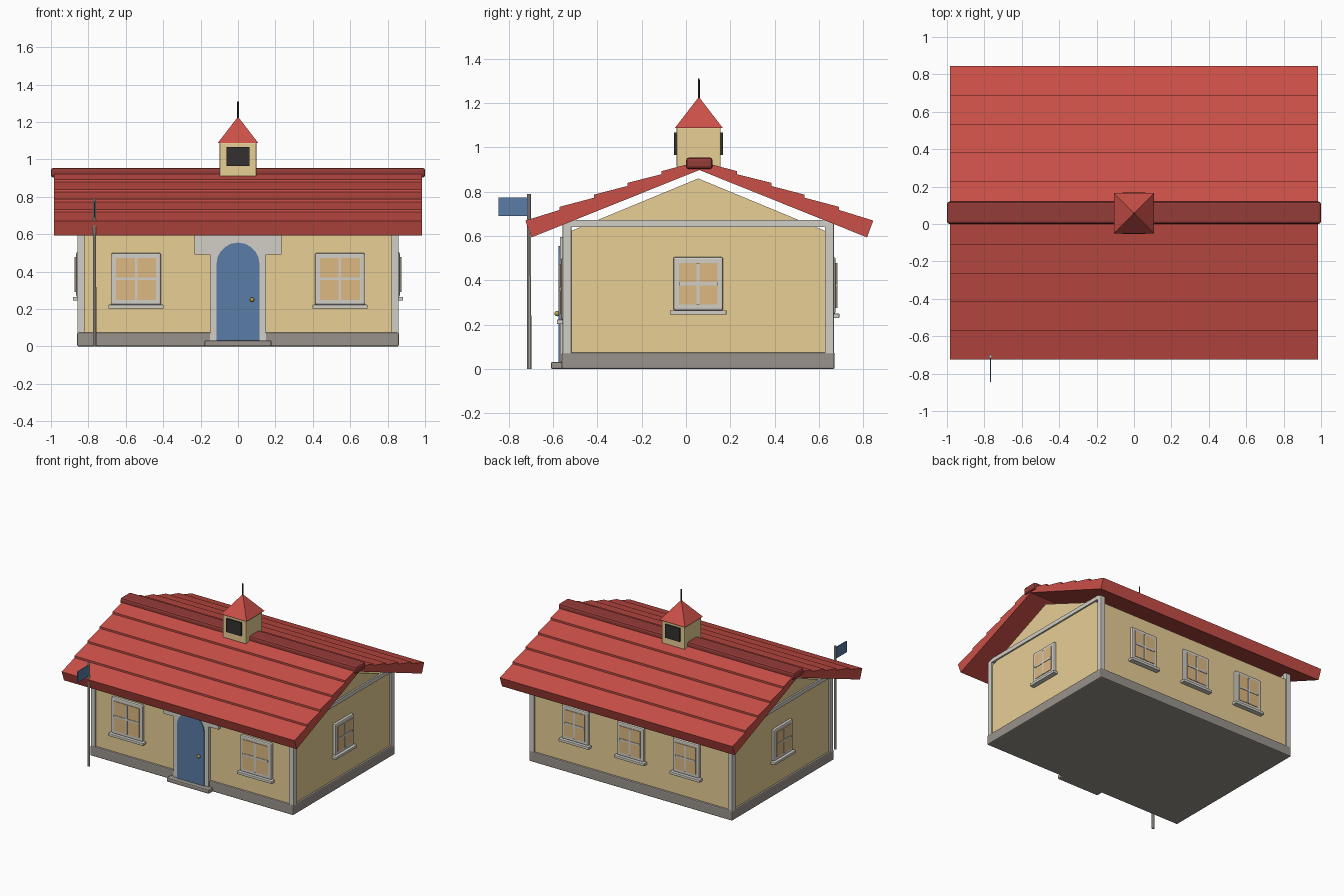
import bpy, bmesh, math
from mathutils import Matrix, Vector

if "Cube" in bpy.data.objects:
    bpy.data.objects.remove(bpy.data.objects["Cube"])

CY = 0.055  # house centre line in y


def mat(name, r, g, b):
    m = bpy.data.materials.new(name)
    m.diffuse_color = (r, g, b, 1)
    m.use_nodes = True
    m.node_tree.nodes["Principled BSDF"].inputs["Base Color"].default_value = m.diffuse_color
    return m


WALL = mat("wall", .80, .62, .30)
RED = mat("roof_red", .60, .08, .065)
DARKRED = mat("ridge_red", .30, .045, .04)
BLUE = mat("blue", .10, .20, .38)
STONE = mat("stone", .32, .29, .26)
TRIM = mat("trim", .64, .62, .56)
GLASS = mat("glass", .72, .48, .22)
DARK = mat("dark", .035, .03, .03)
GOLD = mat("gold", .5, .35, .08)


def finish(name, bm, material, bevel=0, M=None):
    if M is not None:
        bm.transform(M)
    bmesh.ops.recalc_face_normals(bm, faces=bm.faces)
    me = bpy.data.meshes.new(name)
    bm.to_mesh(me)
    bm.free()
    ob = bpy.data.objects.new(name, me)
    bpy.context.collection.objects.link(ob)
    me.materials.append(material)
    if bevel:
        b = ob.modifiers.new("bevel", 'BEVEL')
        b.width, b.segments = bevel, 2
    return ob


def box(name, x, y, z, material, bevel=0, M=None):
    bm = bmesh.new()
    size = Matrix.Diagonal((x[1] - x[0], y[1] - y[0], z[1] - z[0], 1))
    mid = Vector((sum(x) / 2, sum(y) / 2, sum(z) / 2))
    bmesh.ops.create_cube(bm, size=1, matrix=Matrix.Translation(mid) @ size)
    return finish(name, bm, material, bevel, M)


def prism(name, pts, axis, a, b, material):
    """Extrude a 2D outline along x (points are y,z) or y (points are x,z)."""
    bm = bmesh.new()
    co = [(a, p, q) if axis == 'x' else (p, a, q) for p, q in pts]
    f = bm.faces.new([bm.verts.new(c) for c in co])
    r = bmesh.ops.extrude_face_region(bm, geom=[f])
    d = Vector((b - a, 0, 0)) if axis == 'x' else Vector((0, b - a, 0))
    bmesh.ops.translate(bm, vec=d, verts=[v for v in r["geom"] if isinstance(v, bmesh.types.BMVert)])
    return finish(name, bm, material)


def cone(name, loc, r1, r2, h, seg, material, turn=0):
    bm = bmesh.new()
    M = Matrix.Translation((loc[0], loc[1], loc[2] + h / 2)) @ Matrix.Rotation(turn, 4, 'Z')
    bmesh.ops.create_cone(bm, cap_ends=True, segments=seg, radius1=r1, radius2=r2, depth=h, matrix=M)
    return finish(name, bm, material)


def window(name, M, w, z0, z1):
    """Window facing local -y with the wall face near y = 0."""
    h, zm = w / 2, (z0 + z1) / 2
    box(name + "_frame", (-h, h), (-.02, .02), (z0, z1), TRIM, .008, M)
    h -= .026
    box(name + "_glass", (-h, h), (-.024, 0), (z0 + .026, z1 - .026), GLASS, 0, M)
    box(name + "_upright_bar", (-.007, .007), (-.028, 0), (z0 + .026, z1 - .026), TRIM, 0, M)
    box(name + "_cross_bar", (-h, h), (-.028, 0), (zm - .007, zm + .007), TRIM, 0, M)
    box(name + "_sill", (-w / 2 - .015, w / 2 + .015), (-.037, .01), (z0 - .02, z0), TRIM, .003, M)


# Plinth and walls with gables
box("plinth", (-.86, .86), (CY - .616, CY + .616), (0, .075), STONE, .008)
prism("walls", [(CY - .6, .05), (CY + .6, .05), (CY + .6, .612), (CY, .86), (CY - .6, .612)],
      'x', -.845, .845, WALL)

# Corner posts and gable bands
for sx in (-1, 1):
    for sy in (-1, 1):
        xs = sorted((sx * .82, sx * .858))
        ys = sorted((CY + sy * .572, CY + sy * .612))
        box("corner_post", xs, ys, (.07, .665), TRIM, .003)
    box("gable_band", sorted((sx * .84, sx * .857)), (CY - .605, CY + .605), (.642, .672), TRIM)

# Roof slopes: sawtooth courses over a straight underside
lips = [(.785, .67), (.63, .732), (.475, .787), (.325, .84), (.17, .893)]
for sy, name in ((-1, "front_roof"), (1, "back_roof")):
    prof = [(0, .898), (.757, .594)]
    for i, (d, z) in enumerate(lips):
        if i:
            prof.append((d, z - .014))
        prof.append((d, z))
    prof.append((0, .938))
    prism(name, [(.06 + sy * d, z) for d, z in prof], 'x', -.985, .985, RED)
box("ridge_cap", (-1, 1), (0, .12), (.902, .955), DARKRED, .014)

# Cupola
box("cupola", (-.098, .098), (-.042, .156), (.91, 1.09), WALL, .004)
for y in ((-.054, -.03), (.14, .168)):
    box("cupola_opening", (-.062, .062), y, (.965, 1.067), DARK)
cone("cupola_roof", (0, .058, 1.088), .108 * math.sqrt(2), 0, .14, 4, RED, math.pi / 4)
cone("spire", (0, .058, 1.2), .005, .004, .11, 8, DARK)

# Windows
for x in (-.545, .545):
    window("front_window", Matrix.Translation((x, CY - .6, 0)), .265, .223, .5)
for x in (-.47, 0, .47):
    window("back_window", Matrix.Translation((x, CY + .6, 0)) @ Matrix.Rotation(math.pi, 4, 'Z'), .225, .25, .505)
for sx in (-1, 1):
    window("side_window", Matrix.Translation((sx * .845, CY, 0)) @ Matrix.Rotation(sx * math.pi / 2, 4, 'Z'),
           .225, .265, .505)

# Doorway
half = [(.15, .03), (.15, .492), (.232, .492), (.232, .595)]
prism("door_surround", half + [(-x, z) for x, z in reversed(half)], 'y', -.568, -.53, TRIM)
arch = [(.115 * math.cos(math.pi * i / 10), .44 + .115 * math.sin(math.pi * i / 10)) for i in range(11)]
prism("door", [(-.115, .03), (.115, .03)] + arch, 'y', -.575, -.53, BLUE)
box("door_step", (-.18, .18), (-.61, -.54), (0, .032), STONE, .008)
bm = bmesh.new()
bmesh.ops.create_uvsphere(bm, u_segments=12, v_segments=8, radius=.012,
                          matrix=Matrix.Translation((.075, -.582, .25)))
for f in bm.faces:
    f.smooth = True
finish("door_knob", bm, GOLD)

# Flagpole
cone("flagpole", (-.767, -.708, 0), .01, .009, .79, 10, TRIM)
box("flag", (-.77, -.764), (-.845, -.708), (.69, .775), BLUE)
